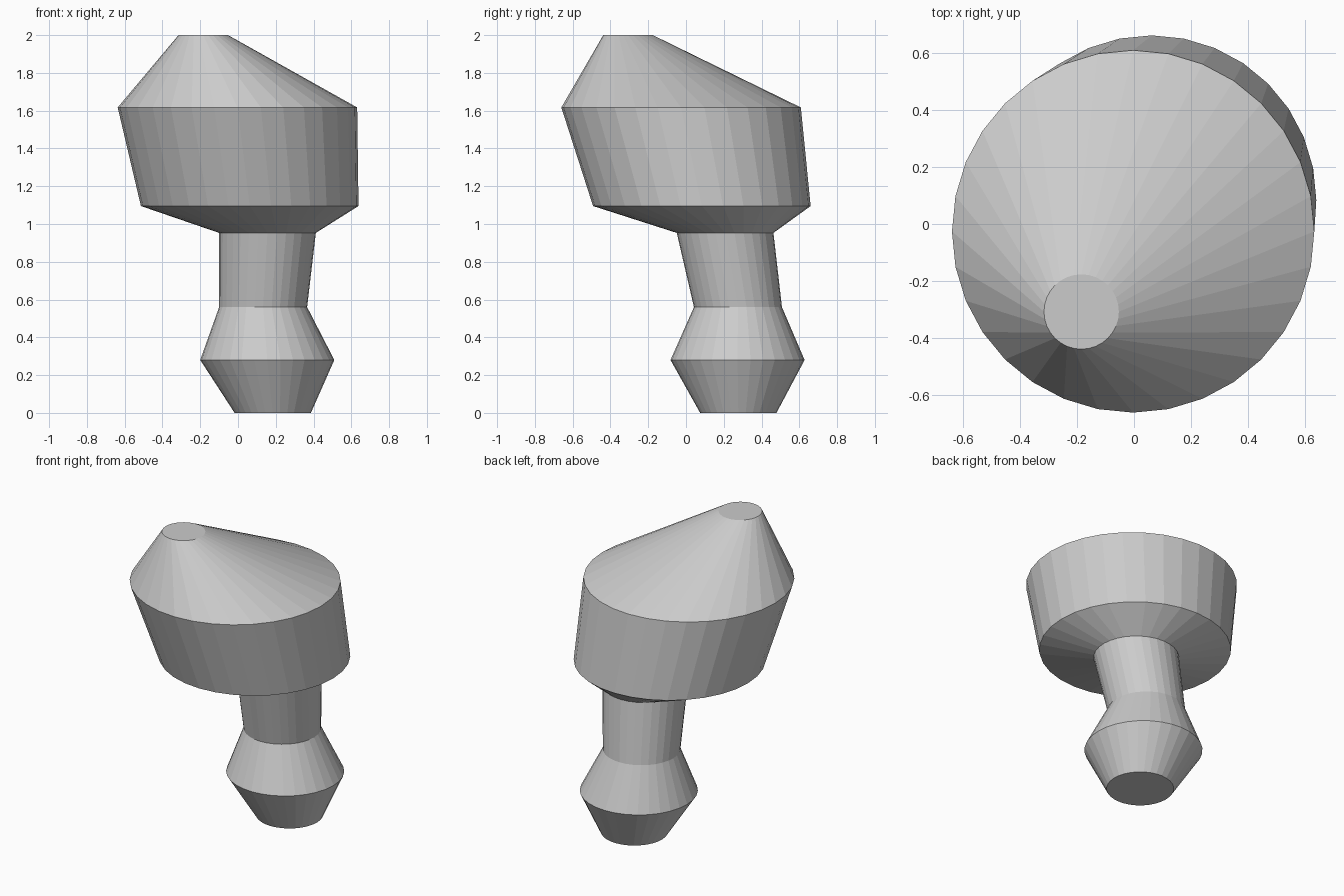
import bpy, bmesh
from math import cos, sin, pi

if "Cube" in bpy.data.objects:
    bpy.data.objects.remove(bpy.data.objects["Cube"])

SIDES = 32

# Cross-section circles from bottom to top: height, centre x, centre y, radius
SECTIONS = [
    (0.00, 0.184, 0.277, 0.202),
    (0.28, 0.155, 0.273, 0.355),
    (0.56, 0.133, 0.275, 0.233),
    (0.953, 0.156, 0.207, 0.256),
    (1.095, 0.062, 0.084, 0.576),
    (1.617, -0.003, -0.026, 0.634),
    (2.00, -0.184, -0.307, 0.131),
]


def ring(bm, z, cx, cy, r):
    return [bm.verts.new((cx + r * cos(2 * pi * i / SIDES),
                          cy + r * sin(2 * pi * i / SIDES), z))
            for i in range(SIDES)]


def loft(name, sections):
    bm = bmesh.new()
    rings = [ring(bm, *s) for s in sections]
    # Side walls between neighbouring circles
    for a, b in zip(rings, rings[1:]):
        for i in range(SIDES):
            j = (i + 1) % SIDES
            bm.faces.new((a[i], a[j], b[j], b[i]))
    # Flat end caps
    bm.faces.new(rings[0][::-1])
    bm.faces.new(rings[-1])
    mesh = bpy.data.meshes.new(name)
    bm.to_mesh(mesh)
    bm.free()
    obj = bpy.data.objects.new(name, mesh)
    bpy.context.collection.objects.link(obj)
    return obj


# Leaning turned body: foot, neck and wide tapered head in one skin
loft("leaning_turned_body", SECTIONS)
